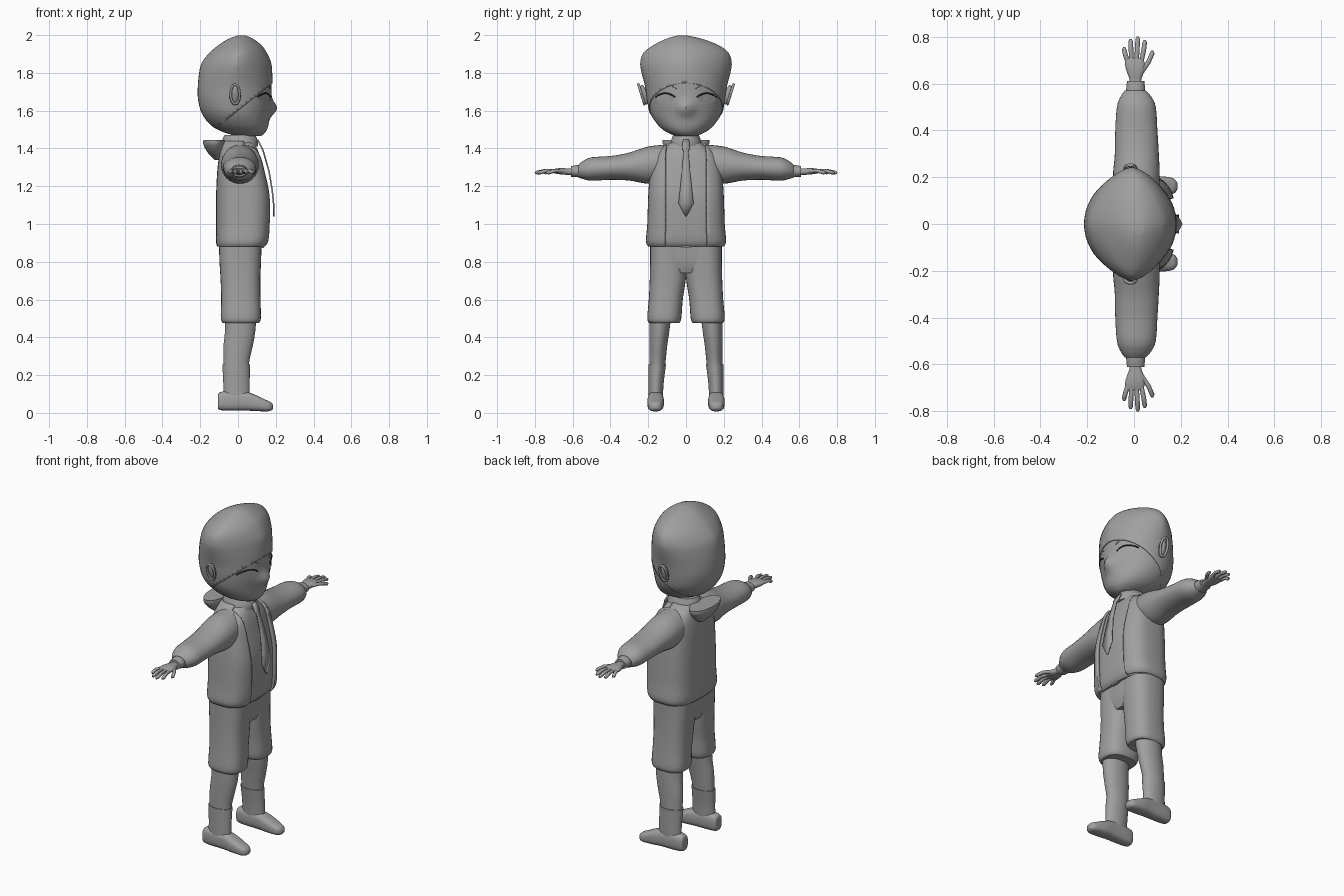
import bpy, bmesh, math
from mathutils import Vector

if "Cube" in bpy.data.objects:
    bpy.data.objects.remove(bpy.data.objects["Cube"])


def material(name, rgb):
    mat = bpy.data.materials.new(name)
    mat.use_nodes = True
    mat.diffuse_color = (*rgb, 1)
    mat.node_tree.nodes["Principled BSDF"].inputs["Base Color"].default_value = (*rgb, 1)
    return mat


GREY = material("plain_grey", (.35, .35, .35))
DARK = material("lash_dark", (.02, .02, .02))
built = []


def add(name, data, mat=GREY, mirror=False):
    obj = bpy.data.objects.new(name, data)
    bpy.context.scene.collection.objects.link(obj)
    data.materials.append(mat)
    if mirror:
        mod = obj.modifiers.new("mirror", "MIRROR")
        mod.use_axis = (False, True, False)
    built.append(obj)
    return obj


def finish(name, bm, mat=GREY, mirror=False):
    bmesh.ops.recalc_face_normals(bm, faces=bm.faces)
    mesh = bpy.data.meshes.new(name)
    bm.to_mesh(mesh)
    bm.free()
    return add(name, mesh, mat, mirror)


def spline(rows, steps=4):
    """Catmull-Rom interpolation of the section rows."""
    out = []
    for i in range(len(rows) - 1):
        a, b = rows[max(i - 1, 0)], rows[i]
        c, d = rows[i + 1], rows[min(i + 2, len(rows) - 1)]
        for k in range(steps):
            t = k / steps
            out.append([q + t / 2 * (r - p + t * (2*p - 5*q + 4*r - s + t * (3*(q - r) + s - p)))
                        for p, q, r, s in zip(a, b, c, d)])
    return out + [list(rows[-1])]


def power(v, e):
    return math.copysign(abs(v) ** e, v)


def loft(rows, axis="z", p=2, n=32, caps=True):
    """Rows are: position on axis, two centre values, two radii, optional roundness."""
    bm = bmesh.new()
    rings = []
    for row in spline(rows):
        t, cu, cv, ru, rv = row[:5]
        e = 2 / (row[5] if len(row) > 5 else p)
        ring = []
        for k in range(n):
            ang = math.tau * k / n
            u = cu + max(ru, .002) * power(math.cos(ang), e)
            v = cv + max(rv, .002) * power(math.sin(ang), e)
            co = {"z": (u, v, t), "y": (u, t, v), "x": (t, u, v)}[axis]
            ring.append(bm.verts.new(co))
        rings.append(ring)
    for lo, hi in zip(rings, rings[1:]):
        for k in range(n):
            j = (k + 1) % n
            bm.faces.new((lo[k], lo[j], hi[j], hi[k]))
    if caps:
        bm.faces.new(rings[0])
        bm.faces.new(rings[-1])
    return bm


def tube(name, pts, radius, mat=GREY, tip=1):
    curve = bpy.data.curves.new(name, "CURVE")
    curve.dimensions = "3D"
    curve.bevel_depth = radius
    curve.bevel_resolution = 2
    curve.use_fill_caps = True
    line = curve.splines.new("POLY")
    line.points.add(len(pts) - 1)
    for i, (point, co) in enumerate(zip(line.points, pts)):
        point.co = (*co, 1)
        point.radius = tip if i == len(pts) - 1 else 1
    return add(name, curve, mat)


def thicken(obj, amount, offset=-1):
    mod = obj.modifiers.new("thickness", "SOLIDIFY")
    mod.thickness = amount
    mod.offset = offset


# Head with a small pointed nose
head_rows = [
    (1.465, .06, 0, .06, .05, 2), (1.485, .035, 0, .11, .1, 2), (1.52, .01, 0, .15, .145, 2),
    (1.58, -.01, 0, .175, .185, 2), (1.65, -.015, 0, .19, .2, 2), (1.72, -.015, 0, .192, .21, 1.9),
    (1.8, -.012, 0, .187, .23, 1.7), (1.85, -.008, 0, .177, .236, 1.6), (1.9, 0, 0, .147, .22, 1.6),
    (1.94, .01, 0, .11, .17, 1.6), (1.975, .015, -.01, .06, .09, 1.7), (1.993, .02, -.02, .015, .02, 2)]
bm = loft(head_rows, n=48)
for v in bm.verts:
    if v.co.x > 0:
        v.co.x += .038 * math.exp(-(v.co.y / .04) ** 2 - ((v.co.z - 1.61) / .04) ** 2)
head = finish("head", bm)

# Hair shell, cut along a sloping hairline
bm = loft([(z + .005, x, y, rx + .006, ry + .006, p) for z, x, y, rx, ry, p in head_rows], n=48)
bmesh.ops.bisect_plane(bm, geom=bm.verts[:] + bm.edges[:] + bm.faces[:],
                       plane_co=(0, 0, 1.6), plane_no=(-.8, 0, 1), clear_inner=True)
thicken(finish("hair", bm), .005)

# Eyes, lashes and brows follow the face surface
bpy.context.view_layer.update()


def on_face(y, z, lift):
    hit, co, normal, index = head.ray_cast(Vector((1, y, z)), Vector((-1, 0, 0)))
    return (co.x + lift if hit else .15, y, z)


def arc(side, z, half, rise):
    return [on_face(side * (.11 + half * f), z + rise * (1 - f * f), .002)
            for f in (i / 5 - 1 for i in range(11))]


for s, side in ((1, "left"), (-1, "right")):
    bm = bmesh.new()
    rim = []
    for k in range(24):
        a = math.tau * k / 24
        rim.append(bm.verts.new(on_face(s * .11 + .045 * math.cos(a), 1.665 + .025 * math.sin(a), .003)))
    bm.faces.new(rim)
    finish(side + "_eye", bm)
    tube(side + "_lash", arc(s, 1.672, .052, .02), .004, DARK)
    tube(side + "_brow", arc(s, 1.715, .06, .025), .002)

    # Ear bowl with raised rim
    bm = bmesh.new()
    bmesh.ops.create_uvsphere(bm, u_segments=20, v_segments=12, radius=1)
    for v in bm.verts:
        v.co = (-.015 + .022 * v.co.x, s * (.222 + .018 * v.co.y + .012 * v.co.z), 1.685 + .052 * v.co.z)
    finish(side + "_ear", bm)
    rim = [(-.015 + .024 * math.cos(a), s * (.236 + .016 * math.sin(a)), 1.687 + .052 * math.sin(a))
           for a in (math.tau * k / 16 for k in range(17))]
    tube(side + "_ear_rim", rim, .007)

    # Fingers: base x, tip x, tip y
    fingers = {"thumb": (.03, .078, .74), "index": (.03, .046, .785), "middle": (.01, .016, .8),
               "ring": (-.01, -.014, .79), "little": (-.026, -.042, .755)}
    for label, (base, end, reach) in fingers.items():
        root = .645 if label == "thumb" else .69
        mid = (root + reach) / 2
        tube(f"{side}_{label}_finger", [(base, s * root, 1.278), ((base + end * 2) / 3, s * mid, 1.282),
             (end, s * (reach - .01), 1.272), (end, s * reach, 1.27)], .01, tip=.5)

# Neck and collar
finish("neck", loft([(1.4, .015, 0, .055, .055), (1.5, .015, 0, .05, .05)]))
finish("collar", loft([(1.41, .01, 0, .095, .09), (1.44, .01, 0, .095, .08), (1.47, .01, 0, .082, .068)]))

# Shirt and open jacket
body_rows = [(.88, .02, 0, .13, .2), (.91, .025, 0, .142, .212), (1, .03, 0, .146, .205),
             (1.15, .03, 0, .146, .2), (1.28, .02, 0, .13, .19), (1.36, .015, 0, .115, .17),
             (1.41, .01, 0, .1, .12), (1.44, .01, 0, .085, .08)]
finish("shirt", loft([(z, x, y, rx - .014, ry - .014) for z, x, y, rx, ry in body_rows], p=3))
bm = loft(body_rows, p=3, n=48, caps=False)
for cut in (-.11, .11):
    bmesh.ops.bisect_plane(bm, geom=bm.verts[:] + bm.edges[:] + bm.faces[:],
                           plane_co=(0, cut, 0), plane_no=(0, 1, 0))
opening = [f for f in bm.faces if abs(f.calc_center_median().y) < .11 and f.calc_center_median().x > .03]
bmesh.ops.delete(bm, geom=opening, context="FACES")
thicken(finish("jacket", bm), .014)

# Hood hanging at the back
finish("hood", loft([(1.34, -.11, 0, .015, .03), (1.38, -.12, 0, .042, .085),
                     (1.42, -.125, 0, .058, .12), (1.445, -.125, 0, .058, .125)]))

# Sleeves, cuffs and palms
finish("sleeve", loft([(.1, .01, 1.325, .095, .095), (.2, .01, 1.312, .1, .098), (.3, .012, 1.304, .094, .074),
                       (.4, .01, 1.297, .09, .063), (.5, .01, 1.291, .083, .062), (.545, .008, 1.286, .065, .048),
                       (.57, .006, 1.28, .045, .034)], "y"), mirror=True)
finish("cuff", loft([(.55, .007, 1.28, .042, .034), (.58, .007, 1.28, .04, .032),
                     (.61, .007, 1.278, .037, .028)], "y"), mirror=True)
finish("palm", loft([(.59, .006, 1.276, .024, .018), (.62, .006, 1.277, .026, .017), (.66, .006, 1.279, .04, .017),
                     (.69, .003, 1.28, .042, .013), (.71, .002, 1.28, .036, .008)], "y", p=2.5), mirror=True)

# Tie: height, surface position, half width
bm = bmesh.new()
rows = [(1.445, .105, .016), (1.4, .128, .022), (1.385, .134, .013), (1.28, .164, .022),
        (1.18, .181, .032), (1.11, .188, .04), (1.04, .188, .003)]
pairs = [[bm.verts.new((x, s * w, z)) for s in (-1, 1)] for z, x, w in rows]
for a, b in zip(pairs, pairs[1:]):
    bm.faces.new((a[0], a[1], b[1], b[0]))
thicken(finish("tie", bm), .008, 0)

# Shorts and belt buckle
finish("shorts_leg", loft([(.475, .015, .115, .094, .078), (.5, .015, .115, .106, .09), (.6, .015, .107, .104, .09),
                           (.7, .013, .097, .105, .095), (.8, .012, .092, .11, .098),
                           (.9, .012, .09, .113, .1)], p=2.6), mirror=True)
finish("shorts_waist", loft([(.74, .012, 0, .09, .1), (.8, .012, 0, .107, .165), (.91, .012, 0, .114, .185)], p=3))
bm = bmesh.new()
bmesh.ops.create_cube(bm, size=1)
for v in bm.verts:
    v.co = (.128 + .02 * v.co.x, .05 * v.co.y, .884 + .02 * v.co.z)
finish("belt_buckle", bm)

# Legs and socks
finish("leg", loft([(.1, -.008, .16, .065, .036), (.25, -.01, .152, .067, .042), (.35, 0, .147, .077, .047),
                    (.42, .01, .142, .08, .052), (.52, .016, .135, .083, .058)]), mirror=True)
finish("sock", loft([(.09, -.008, .16, .07, .038), (.16, -.008, .158, .07, .04),
                     (.255, -.01, .152, .073, .046)]), mirror=True)

# Shoes
finish("shoe", loft([(-.107, .16, .06, .022, .03), (-.098, .16, .062, .033, .046), (-.05, .16, .064, .039, .052),
                     (.04, .16, .062, .042, .05), (.09, .161, .053, .044, .043), (.15, .162, .038, .038, .03),
                     (.175, .162, .034, .028, .022), (.186, .162, .032, .012, .01)], "x", p=2.8), mirror=True)

# Smooth shading with crisp edges
for obj in bpy.context.scene.objects:
    obj.select_set(obj in built and obj.type == "MESH")
bpy.context.view_layer.objects.active = head
bpy.ops.object.shade_smooth_by_angle(angle=math.radians(40))
